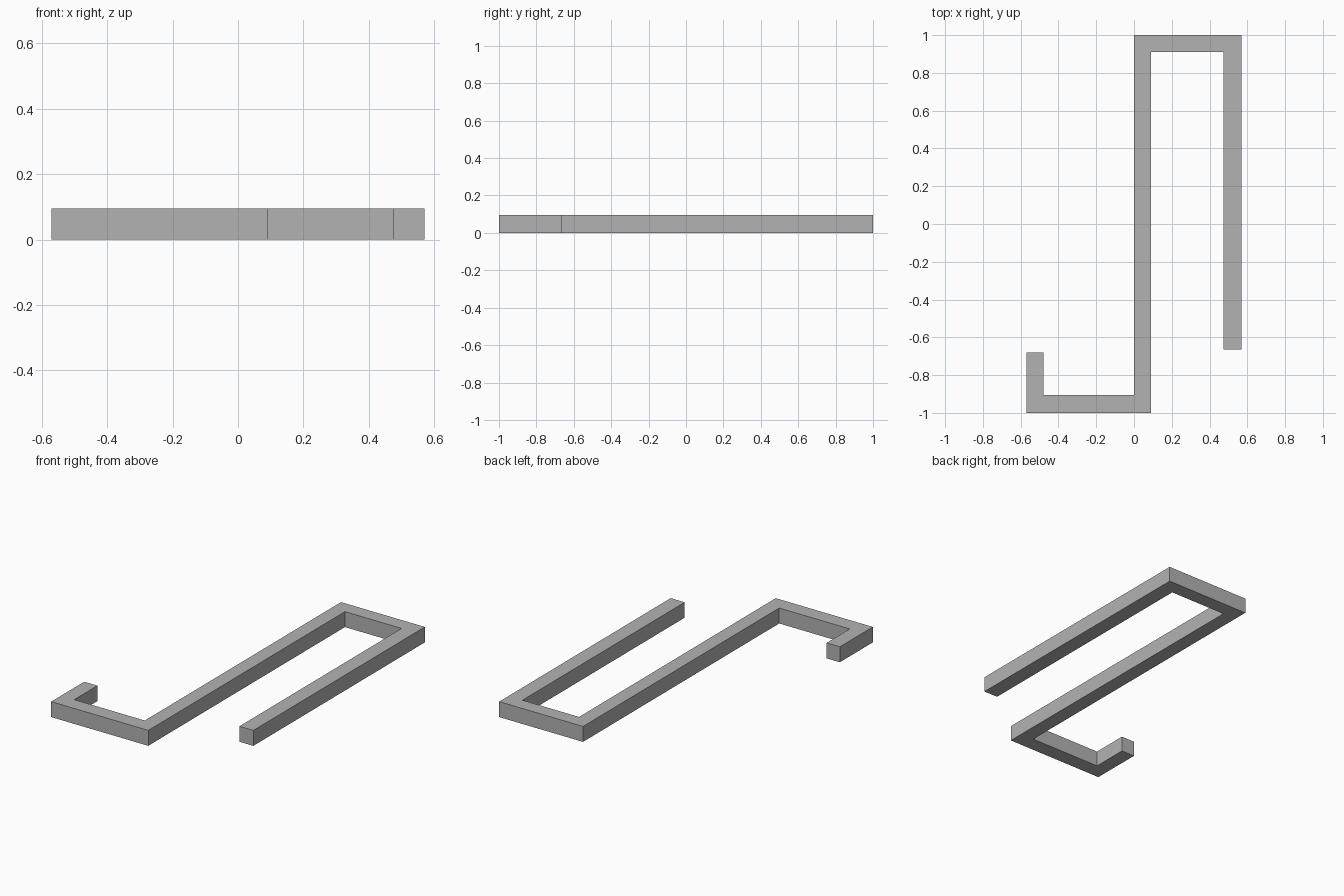
import bpy, bmesh

if "Cube" in bpy.data.objects:
    bpy.data.objects.remove(bpy.data.objects["Cube"])

HEIGHT = 0.095

# Flat outline of the square bent bar, counter-clockwise from the front left corner
outline = [
    (-0.57, -1.0), (0.09, -1.0), (0.09, 0.91), (0.475, 0.91),
    (0.475, -0.665), (0.57, -0.665), (0.57, 1.0), (0.0, 1.0),
    (0.0, -0.905), (-0.48, -0.905), (-0.48, -0.68), (-0.57, -0.68),
]

grey = bpy.data.materials.new("plain grey")
grey.diffuse_color = (0.45, 0.45, 0.45, 1.0)
grey.use_nodes = True
grey.node_tree.nodes["Principled BSDF"].inputs["Base Color"].default_value = grey.diffuse_color

# Extrude the outline upwards into a solid bar
bm = bmesh.new()
base = bm.faces.new([bm.verts.new((x, y, 0.0)) for x, y in outline])
top = bmesh.ops.extrude_face_region(bm, geom=[base], use_keep_orig=True)
bmesh.ops.translate(bm, vec=(0, 0, HEIGHT),
                    verts=[v for v in top["geom"] if isinstance(v, bmesh.types.BMVert)])
bmesh.ops.recalc_face_normals(bm, faces=bm.faces)

mesh = bpy.data.meshes.new("bent_bar")
bm.to_mesh(mesh)
bm.free()
mesh.materials.append(grey)
bpy.context.collection.objects.link(bpy.data.objects.new("bent_bar", mesh))
